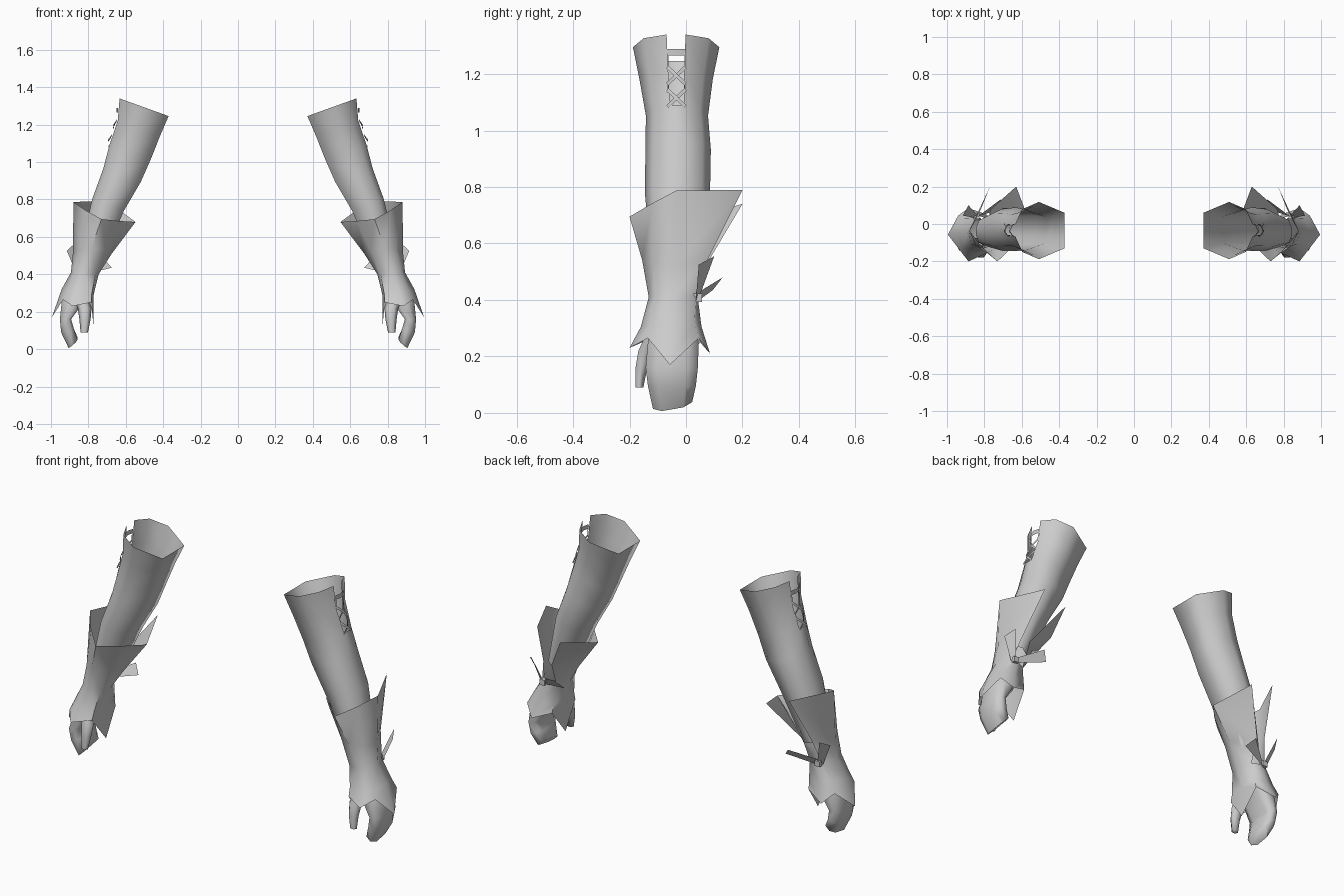
import bpy, bmesh, math
from mathutils import Vector

cube = bpy.data.objects.get("Cube")
if cube:
    bpy.data.objects.remove(cube, do_unlink=True)

grey = bpy.data.materials.new("plain grey")
grey.use_nodes = True
COLOUR = (0.6, 0.6, 0.6, 1)
grey.diffuse_color = COLOUR
grey.node_tree.nodes["Principled BSDF"].inputs["Base Color"].default_value = COLOUR


def finish(name, bm, angle=80):
    """Turn a bmesh into a smooth, mirrored pair of parts."""
    bmesh.ops.recalc_face_normals(bm, faces=bm.faces)
    mesh = bpy.data.meshes.new(name)
    bm.to_mesh(mesh)
    bm.free()
    mesh.materials.append(grey)
    ob = bpy.data.objects.new(name, mesh)
    bpy.context.collection.objects.link(ob)
    bpy.ops.object.select_all(action='DESELECT')
    ob.select_set(True)
    bpy.context.view_layer.objects.active = ob
    bpy.ops.object.shade_smooth_by_angle(angle=math.radians(angle))
    ob.modifiers.new("other_arm", 'MIRROR').use_mirror_merge = False


def loft(bm, rings, closed=True, skip=(), cap=False):
    """Join rings of points with quads; skip holds (row, column) gaps."""
    rows = [[bm.verts.new(p) for p in r] for r in rings]
    n = len(rows[0])
    for i in range(len(rows) - 1):
        for j in range(n if closed else n - 1):
            if (i, j) not in skip:
                k = (j + 1) % n
                bm.faces.new((rows[i][j], rows[i][k], rows[i + 1][k], rows[i + 1][j]))
    if cap:
        bm.faces.new(rows[-1])
    return rows


# Sleeve: eight-sided rings square to the slanted arm, with a slit on the outside
OCT = [(1, -.22), (1, .22), (.72, .75), (.05, 1), (-1, .62), (-1, -.62), (.05, -1), (.72, -.75)]


def arm_ring(cx, cz, hx, cy, hy):
    return [(cx + hx * u, cy + hy * v, cz + .36 * hx * u) for u, v in OCT]


bm = bmesh.new()
loft(bm, [arm_ring(.502, 1.293, .131, -.035, .153),
          arm_ring(.530, 1.18, .113, -.035, .130),
          arm_ring(.578, 1.05, .110, -.032, .110),
          arm_ring(.620, .93, .100, -.028, .116),
          arm_ring(.695, .77, .085, -.030, .115),
          arm_ring(.785, .50, .060, -.040, .080)], skip={(0, 0), (1, 0)})
finish("sleeve", bm)


# Laces: flat strips across the slit
def slit_x(z):
    return .643 + (1.22 - z) * (.346 if z < 1.22 else .09)


def strip(bm, y0, z0, y1, z1, bulge=.012, w=.006):
    d = Vector((y1 - y0, z1 - z0)).normalized()
    side = Vector((-d.y, d.x)) * w
    pts = [(y0, z0, .004), ((y0 + y1) / 2, (z0 + z1) / 2, bulge), (y1, z1, .004)]
    loft(bm, [[(slit_x(z) + b, y + s * side.x, z + s * side.y) for s in (-1, 1)]
              for y, z, b in pts], closed=False)


bm = bmesh.new()
strip(bm, -.067, 1.277, 0, 1.277, w=.012)
for z in (1.195, 1.115):
    strip(bm, -.066, z - .03, -.002, z + .03)
    strip(bm, -.066, z + .03, -.002, z - .03, bulge=.016)
for y in (-.065, -.003):
    strip(bm, y, 1.283, y, 1.22, bulge=.006, w=.003)
    strip(bm, y, 1.17, y, 1.135, bulge=.006, w=.003)
finish("sleeve_laces", bm)

# Gauntlet: flared cuff open at the back, closed wrist and pointed lower hem
cuff_top = [(.77, .20, .79), (.88, -.035, .787), (.815, -.12, .742), (.73, -.20, .695),
            (.635, -.11, .685), (.548, -.015, .68), (.63, .20, .74)]
cuff_mid = [(.82, .075, .54), (.882, -.045, .52), (.845, -.115, .53), (.785, -.155, .54),
            (.71, -.11, .53), (.675, -.03, .51), (.77, .075, .53)]
wrist = [(.855, .035, .41), (.893, -.05, .41), (.873, -.11, .41), (.82, -.132, .41),
         (.762, -.115, .40), (.745, -.05, .40), (.775, .025, .40)]
bm = bmesh.new()
rows = loft(bm, [cuff_top, cuff_mid, wrist], closed=False)
back = bm.verts.new((.825, .042, .405))
upper = rows[-1] + [back]
knuckle = [(.915, .03, .32), (.943, -.05, .32), (.915, -.125, .31), (.86, -.16, .305),
           (.782, -.140, .295), (.772, -.05, .29), (.780, .040, .295), (.855, .055, .305)]
hem = [(.94, .045, .265), (.995, -.057, .17), (.935, -.135, .265), (.885, -.20, .23),
       (.785, -.155, .25), (.772, -.05, .115), (.785, .05, .25), (.885, .085, .21)]
lower = loft(bm, [knuckle, hem])
for j in range(8):
    k = (j + 1) % 8
    bm.faces.new((upper[j], upper[k], lower[0][k], lower[0][j]))
finish("gauntlet_cuff", bm, 65)

# Bow at the back of the wrist: two loops and a small knot
bm = bmesh.new()
for loop in ([(.835, .045, .405), (.862, .035, .40), (.915, .045, .525), (.885, .10, .555)],
             [(.835, .04, .425), (.845, .04, .395), (.675, .095, .435), (.715, .13, .48)]):
    bm.faces.new([bm.verts.new(p) for p in loop])
knot = bmesh.ops.create_cube(bm, size=.03)["verts"]
bmesh.ops.translate(bm, verts=knot, vec=(.842, .042, .408))
finish("wrist_bow", bm, 30)


# Hand: closed fingers curling inwards to a slanted tip
def hand_ring(cx, cz, hx, y0, y1, tilt=0, slant=0):
    cy, hy = (y0 + y1) / 2, (y1 - y0) / 2
    shape = [(1, -.55), (1, .55), (.4, 1), (-.6, 1), (-1, .6), (-1, -.6), (-.6, -1), (.4, -1)]
    return [(cx + hx * u, cy + hy * v, cz + tilt * v + slant * u) for u, v in shape]


bm = bmesh.new()
loft(bm, [hand_ring(.855, .34, .060, -.12, .03),
          hand_ring(.885, .25, .058, -.135, .045),
          hand_ring(.922, .16, .030, -.143, .042),
          hand_ring(.912, .10, .034, -.135, .035, 0, -.01),
          hand_ring(.882, .035, .024, -.117, .022, .012, -.022)], cap=True)
finish("hand", bm)

# Thumb: tapered six-sided finger
bm = bmesh.new()
loft(bm, [[(cx + r * math.cos(a * math.pi / 3), cy + .8 * r * math.sin(a * math.pi / 3), cz)
           for a in range(6)]
          for cx, cy, cz, r in ((.845, -.105, .29, .045), (.820, -.143, .22, .037),
                                (.818, -.158, .16, .030), (.822, -.165, .09, .020))], cap=True)
finish("thumb", bm)
